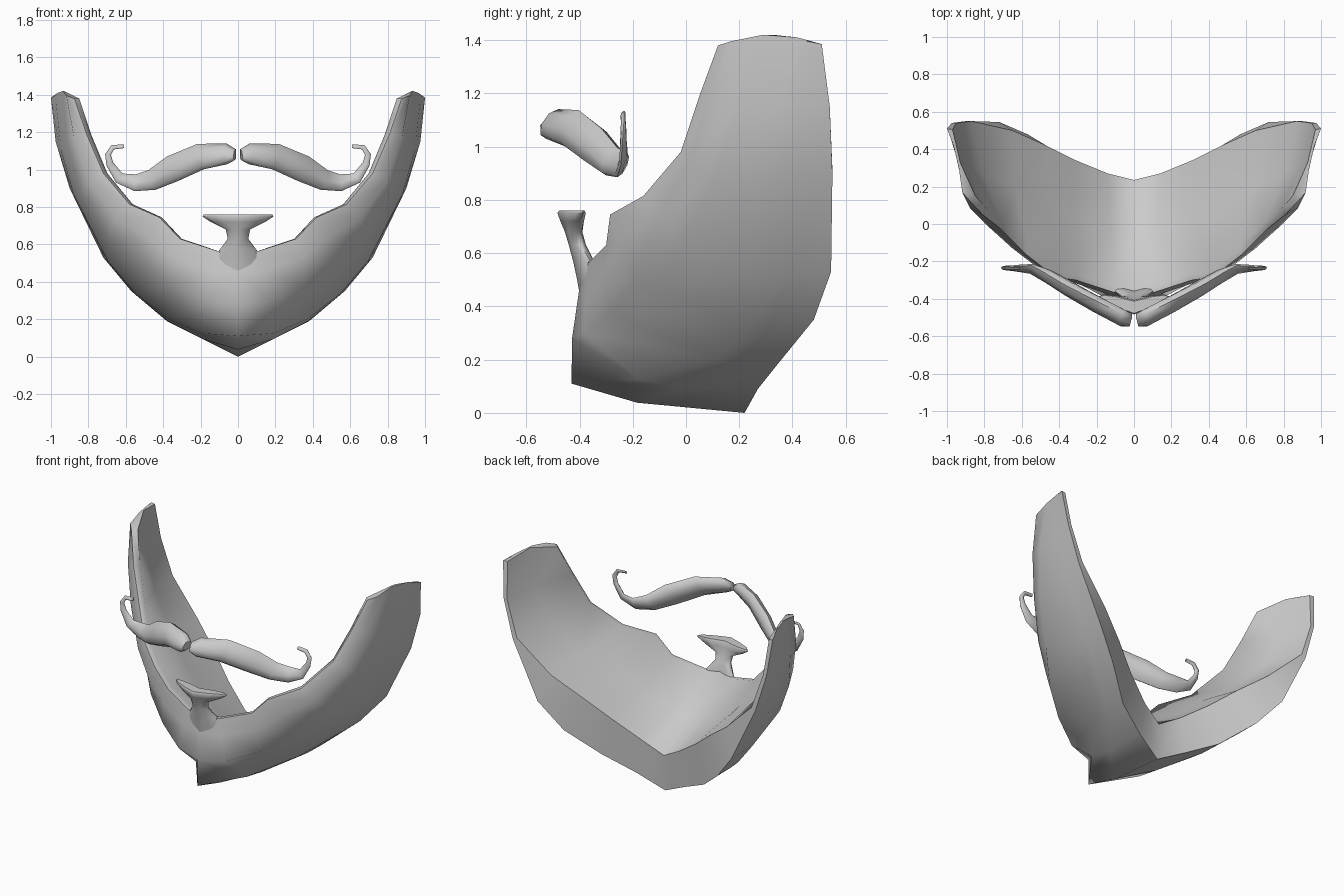
import bpy
import bmesh
import math
from mathutils import Vector

if "Cube" in bpy.data.objects:
    bpy.data.objects.remove(bpy.data.objects["Cube"], do_unlink=True)

# One plain colour for all the hair
hair = bpy.data.materials.new("light grey hair")
hair.use_nodes = True
hair.diffuse_color = (0.6, 0.6, 0.6, 1)
hair.node_tree.nodes["Principled BSDF"].inputs["Base Color"].default_value = (0.6, 0.6, 0.6, 1)


def finish(name, bm, mirrored, angle):
    """Turn a bmesh into a smooth object, mirrored across x when asked."""
    bmesh.ops.recalc_face_normals(bm, faces=bm.faces)
    mesh = bpy.data.meshes.new(name)
    bm.to_mesh(mesh)
    bm.free()
    mesh.materials.append(hair)
    obj = bpy.data.objects.new(name, mesh)
    bpy.context.collection.objects.link(obj)
    bpy.ops.object.select_all(action="DESELECT")
    bpy.context.view_layer.objects.active = obj
    obj.select_set(True)
    if mirrored:
        mirror = obj.modifiers.new("mirror", "MIRROR")
        mirror.use_clip = True
        bpy.ops.object.modifier_apply(modifier=mirror.name)
    bpy.ops.object.shade_smooth_by_angle(angle=math.radians(angle))
    return obj


def loft(rings, cap_start=True):
    """Skin closed rings of equal length, always closing the last one."""
    bm = bmesh.new()
    loops = [[bm.verts.new(p) for p in ring] for ring in rings]
    n = len(loops[0])
    for a, b in zip(loops, loops[1:]):
        for i in range(n):
            j = (i + 1) % n
            bm.faces.new((a[i], a[j], b[j], b[i]))
    if cap_start:
        bm.faces.new(loops[0])
    bm.faces.new(loops[-1])
    return bm


def points(*rows):
    return [Vector(r) for r in rows]


# Beard guide lines, each running from the chin to the top of the sideburn
rim = points((0, -.385, .575), (.11, -.365, .565), (.31, -.30, .63), (.42, -.285, .745),
             (.58, -.16, .815), (.72, -.02, .98), (.81, .05, 1.19), (.875, .12, 1.38))
cheek = points((0, -.428, .28), (.17, -.385, .3), (.36, -.285, .38), (.535, -.16, .48),
               (.69, -.01, .63), (.84, .11, .88), (.915, .2, 1.15), (.935, .29, 1.42))
jaw = points((0, -.43, .11), (.19, -.175, .125), (.37, .11, .2), (.545, .23, .335),
             (.695, .29, .51), (.88, .33, .87), (.95, .36, 1.15), (.965, .42, 1.41))
hem = points((0, .22, 0), (.18, .27, .09), (.38, .35, .19), (.57, .48, .35),
             (.72, .545, .53), (.9, .55, .9), (.975, .54, 1.15), (1, .51, 1.385))
ridge = points((0, .235, .24), (.14, .27, .32), (.31, .34, .44), (.47, .42, .57),
               (.65, .5, .705), (.87, .55, .915), (.95, .54, 1.15), (.97, .505, 1.385))

# Cross-sections of the beard, closed from outer face through hem to inner face
sections = []
for r, c, j, h, g in zip(rim, cheek, jaw, hem, ridge):
    side = r.x
    bulge = .2 * side * side * (1 - side)
    shoulder = r.lerp(c, .4) + Vector((bulge, -bulge, 0))
    under = j.lerp(h, .38) + Vector((0, 0, -.03 * (1 - side) ** 4))
    inner_rim = r + Vector((-.03 * side, .03, 0))
    inner_mid = g.lerp(inner_rim, .5) + Vector((bulge, 0, -.03 * (1 - side)))
    if r is rim[-1]:
        inner_mid.z = c.z
    sections.append((r, shoulder, c, j, under, h, g, inner_mid, inner_rim))
finish("beard", loft(sections, cap_start=False), True, 62)

# Soul patch: a stem growing out of the chin and flaring into a swept-back top
stem = []
for z, w, d, y in ((.42, .10, .015, -.38), (.50, .13, .025, -.384), (.57, .10, .034, -.39),
                   (.63, .055, .03, -.41), (.68, .065, .03, -.425), (.72, .145, .034, -.438),
                   (.75, .19, .038, -.445), (.76, .185, .032, -.445)):
    ring = []
    for k in range(12):
        a = math.tau * k / 12
        x = w * math.cos(a)
        ring.append((x, y + d * math.sin(a) + .3 * abs(x), z))
    stem.append(ring)
finish("soul_patch", loft(stem), False, 60)

# Moustache half: centre position, half height, half depth along the curl
path = ((.015, -.515, 1.08, .03, .034), (.06, -.503, 1.085, .056, .044),
        (.2, -.43, 1.07, .07, .042), (.35, -.345, 1.005, .072, .04),
        (.46, -.28, .945, .056, .035), (.55, -.24, .93, .045, .02),
        (.635, -.235, .955, .03, .014), (.685, -.235, 1.03, .02, .012),
        (.695, -.235, 1.08, .016, .01), (.67, -.237, 1.12, .013, .008),
        (.61, -.237, 1.125, .01, .006))
for name, sign in (("left_moustache", 1), ("right_moustache", -1)):
    centres = [Vector(p[:3]) for p in path]
    rings = []
    for i, (centre, p) in enumerate(zip(centres, path)):
        tangent = centres[min(i + 1, len(path) - 1)] - centres[max(i - 1, 0)]
        up = Vector((-tangent.z, 0, tangent.x)).normalized()
        depth = up.cross(tangent).normalized()
        ring = []
        for k in range(8):
            a = math.tau * k / 8
            q = centre + up * p[3] * math.sin(a) + depth * p[4] * math.cos(a)
            # the lower side leans forward
            lean = .4 * (q.z - centre.z)
            ring.append((max(q.x, .01) * sign, q.y + lean, q.z))
        rings.append(ring)
    finish(name, loft(rings), False, 60)
